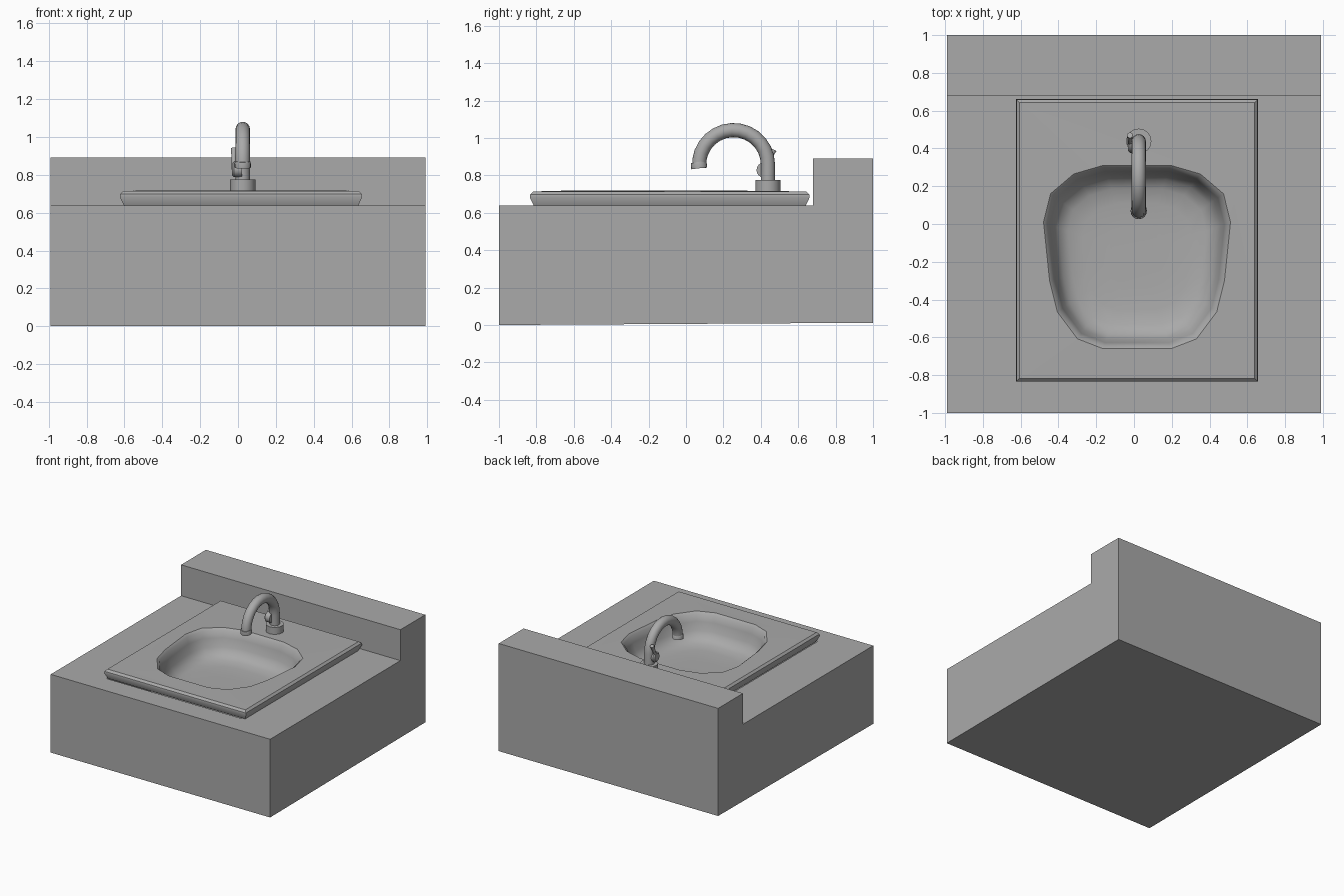
import bpy, bmesh, math
from mathutils import Vector

if "Cube" in bpy.data.objects:
    bpy.data.objects.remove(bpy.data.objects["Cube"], do_unlink=True)

grey = bpy.data.materials.new("plain grey")
grey.use_nodes = True
grey.diffuse_color = (0.4, 0.4, 0.4, 1)
grey.node_tree.nodes["Principled BSDF"].inputs["Base Color"].default_value = (0.4, 0.4, 0.4, 1)


def finish(bm, name, smooth=None):
    mesh = bpy.data.meshes.new(name)
    bm.to_mesh(mesh)
    bm.free()
    mesh.materials.append(grey)
    obj = bpy.data.objects.new(name, mesh)
    bpy.context.collection.objects.link(obj)
    if smooth:
        bpy.ops.object.select_all(action='DESELECT')
        obj.select_set(True)
        bpy.context.view_layer.objects.active = obj
        bpy.ops.object.shade_smooth_by_angle(angle=math.radians(smooth))
    return obj


def loft(bm, point_rings):
    """Join closed rings with equal point counts; return the vertex rings."""
    rings = [[bm.verts.new(p) for p in ring] for ring in point_rings]
    for a, b in zip(rings, rings[1:]):
        n = len(a)
        for i in range(n):
            j = (i + 1) % n
            bm.faces.new((a[i], a[j], b[j], b[i]))
    return rings


def tube(name, path, radii, side, sides=16):
    """Capped round sweep; side is an axis square to the whole path."""
    path = [Vector(p) for p in path]
    side = Vector(side)
    rings = []
    for i, p in enumerate(path):
        along = (path[min(i + 1, len(path) - 1)] - path[max(i - 1, 0)]).normalized()
        u = (side - along * side.dot(along)).normalized()
        v = along.cross(u)
        turns = [2 * math.pi * k / sides for k in range(sides)]
        rings.append([p + radii[i] * (math.cos(t) * u + math.sin(t) * v) for t in turns])
    bm = bmesh.new()
    verts = loft(bm, rings)
    bm.faces.new(verts[0])
    bm.faces.new(verts[-1])
    bmesh.ops.recalc_face_normals(bm, faces=bm.faces)
    return finish(bm, name, 40)


# Counter block with backsplash, opened under the basin
profile = [(-1, 0), (1, 0.012), (1, 0.89), (0.68, 0.89), (0.68, 0.638), (-1, 0.638)]
bm = bmesh.new()
ends = loft(bm, [[(x, y, z) for y, z in profile] for x in (-0.99, 0.99)])
for ring in ends:
    bm.faces.new(ring)
bmesh.ops.recalc_face_normals(bm, faces=bm.faces)
deck = [f for f in bm.faces if f.normal.z > 0.9 and f.calc_center_median().z < 0.7]
bmesh.ops.inset_individual(bm, faces=deck, thickness=0.25)
for v in deck[0].verts:
    v.co.x *= 0.75
bmesh.ops.delete(bm, geom=deck, context='FACES')
finish(bm, "counter")

# Sink: bevelled slab flowing into the bowl
MID_X, SLAB_Y, BOWL_Y = 0.016, -0.087, -0.17
slab = []
for inset, z in [(0.022, 0.636), (0.0, 0.682), (0.002, 0.698), (0.018, 0.714)]:
    w, d = 0.64 - inset, 0.748 - inset
    slab.append([(MID_X + sx * w, SLAB_Y + sy * d, z)
                 for sx, sy in ((-1, -1), (1, -1), (1, 1), (-1, 1))])
half = [(0.18, 0.31), (0.335, 0.265), (0.458, 0.16), (0.495, 0.01),
        (0.463, -0.3), (0.422, -0.465), (0.315, -0.608), (0.18, -0.66)]
outline = half + [(-x, y) for x, y in reversed(half)]
levels = [(1, 0.718), (0.965, 0.703), (0.935, 0.65), (0.895, 0.585), (0.84, 0.54),
          (0.74, 0.515), (0.58, 0.504), (0.3, 0.5)]
bowl = [[(MID_X + x * s, BOWL_Y + (y - BOWL_Y) * s, z) for x, y in outline]
        for s, z in levels]
bm = bmesh.new()
slab_rim = set(loft(bm, slab)[-1])
bowl_rings = loft(bm, bowl)
bm.faces.new(bowl_rings[-1])
bowl_rim = set(bowl_rings[0])
rim_edges = [e for e in bm.edges
             if set(e.verts) <= slab_rim or set(e.verts) <= bowl_rim]
bmesh.ops.triangle_fill(bm, edges=rim_edges, use_beauty=True, normal=(0, 0, 1))
bmesh.ops.recalc_face_normals(bm, faces=bm.faces)
bm.normal_update()
if sum(f.normal.z * f.calc_area() for f in bm.faces) < 0:
    bmesh.ops.reverse_faces(bm, faces=bm.faces)
finish(bm, "sink_basin", 35)

# Faucet: foot, gooseneck pipe and flared outlet
FX, FY = 0.025, 0.438
X, Y = (1, 0, 0), (0, 1, 0)
tube("faucet_foot", [(FX, FY, 0.712), (FX, FY, 0.774)], [0.067, 0.067], X)
R, CY, CZ = 0.184, FY - 0.184, 0.858
neck = [(FX, FY, 0.77)]
for k in range(15):
    a = math.radians(186 * k / 14)
    neck.append((FX, CY + R * math.cos(a), CZ + R * math.sin(a)))
tube("faucet_neck", neck, [0.038] * len(neck), X)
tube("faucet_outlet", [(FX, 0.066, 0.872), (FX, 0.068, 0.86), (FX, 0.071, 0.838)],
     [0.039, 0.043, 0.043], X)

# Side handle: knob and lever
tube("handle_knob", [(-0.032, 0.418, 0.828), (-0.022, 0.418, 0.828), (0.02, 0.418, 0.828)],
     [0.03, 0.041, 0.041], Y)
tube("handle_lever", [(-0.022, 0.42, 0.83), (-0.022, 0.445, 0.89), (-0.022, 0.47, 0.937)],
     [0.012, 0.012, 0.016], X, 10)
